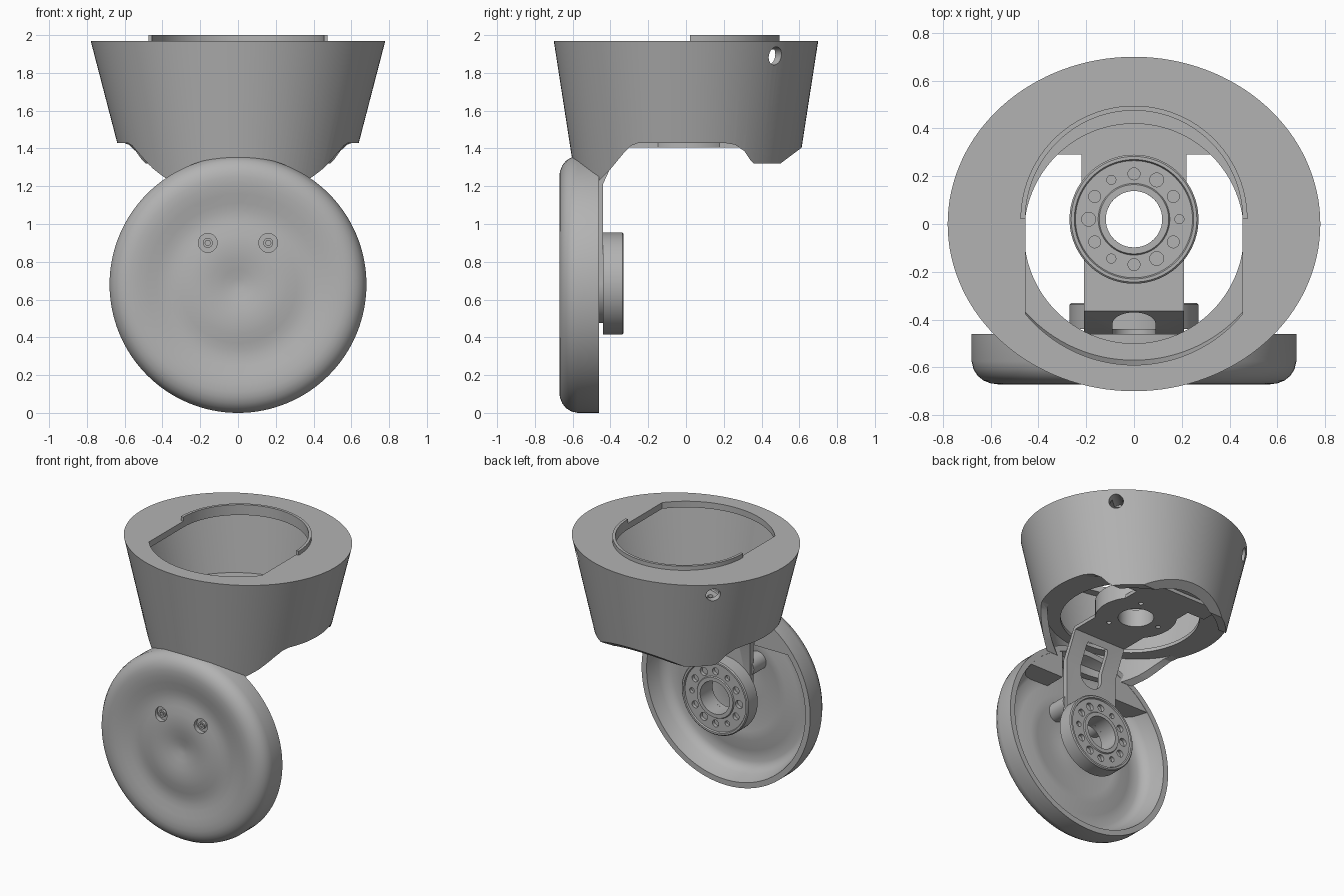
import bpy, bmesh
from math import sin, cos, pi, radians
from mathutils import Matrix, Vector

if "Cube" in bpy.data.objects:
    bpy.data.objects.remove(bpy.data.objects["Cube"])

grey = bpy.data.materials.new("plain_grey")
grey.use_nodes = True
grey.diffuse_color = (0.45, 0.45, 0.45, 1)
grey.node_tree.nodes["Principled BSDF"].inputs["Base Color"].default_value = (0.45, 0.45, 0.45, 1)
parts = []


def make(name, bm, matrix=None):
    if matrix:
        bm.transform(matrix)
    bmesh.ops.remove_doubles(bm, verts=bm.verts, dist=1e-5)
    bmesh.ops.recalc_face_normals(bm, faces=bm.faces)
    mesh = bpy.data.meshes.new(name)
    bm.to_mesh(mesh)
    bm.free()
    mesh.materials.append(grey)
    ob = bpy.data.objects.new(name, mesh)
    bpy.context.scene.collection.objects.link(ob)
    parts.append(ob)
    return ob


def prism(name, pts, a, b, axis):
    """Extrude a 2D outline from a to b along an axis."""
    place = {"x": lambda p, t: (t, p[0], p[1]),
             "y": lambda p, t: (p[0], t, p[1]),
             "z": lambda p, t: (p[0], p[1], t)}[axis]
    bm = bmesh.new()
    lo = [bm.verts.new(place(p, a)) for p in pts]
    hi = [bm.verts.new(place(p, b)) for p in pts]
    bm.faces.new(lo)
    bm.faces.new(hi)
    for i in range(len(pts)):
        j = (i + 1) % len(pts)
        bm.faces.new((lo[i], lo[j], hi[j], hi[i]))
    return make(name, bm)


def arc(cx, cy, r, start, end, n=48):
    angles = [radians(start + (end - start) * i / n) for i in range(n + 1)]
    return [(cx + r * cos(t), cy + r * sin(t)) for t in angles]


def circle(cx, cy, r, n=48):
    return arc(cx, cy, r, 0, 360, n)[:-1]


def lathe(name, profile, matrix, closed=False, n=96):
    """Revolve (radius, height) points about local z."""
    bm = bmesh.new()
    vs = [bm.verts.new((r, 0, z)) for r, z in profile]
    pairs = list(zip(vs, vs[1:] + vs[:1])) if closed else list(zip(vs, vs[1:]))
    edges = [bm.edges.new(p) for p in pairs]
    bmesh.ops.spin(bm, geom=vs + edges, cent=(0, 0, 0), axis=(0, 0, 1),
                   angle=2 * pi, steps=n, use_merge=False)
    return make(name, bm, matrix)


def ellipse_cone(name, z0, z1, inset):
    """Tapered oval solid following the housing's outer wall."""
    bm = bmesh.new()
    rings = []
    for z in (z0, z1):
        d = 1.97 - z
        rx, ry = 0.78 - 0.26 * d - inset, 0.70 - 0.155 * d - inset
        rings.append([bm.verts.new((rx * x, ry * y, z)) for x, y in circle(0, 0, 1, 128)])
    lo, hi = rings
    bm.faces.new(lo)
    bm.faces.new(hi)
    for i in range(len(lo)):
        j = (i + 1) % len(lo)
        bm.faces.new((lo[i], lo[j], hi[j], hi[i]))
    return make(name, bm)


def cut(ob, tool, operation="DIFFERENCE"):
    mod = ob.modifiers.new("cut", "BOOLEAN")
    mod.operation, mod.solver, mod.object = operation, "EXACT", tool
    dg = bpy.context.evaluated_depsgraph_get()
    dg.update()
    mesh = bpy.data.meshes.new_from_object(ob.evaluated_get(dg))
    ob.modifiers.clear()
    ob.data = mesh
    parts.remove(tool)
    bpy.data.objects.remove(tool)


# Housing: tapered oval shell with a shaped lower edge
housing = ellipse_cone("housing", 1.15, 1.97, 0)
cut(housing, ellipse_cone("cutter", 1.1, 1.925, 0.05))
edge = [(-.9, 1.23), (-.46, 1.23), (-.40, 1.29), (-.33, 1.375), (-.29, 1.415), (-.25, 1.43),
        (.2, 1.43), (.26, 1.42), (.31, 1.385), (.34, 1.34), (.36, 1.32),
        (.5, 1.32), (.62, 1.41), (.9, 1.43), (.9, 2.2), (-.9, 2.2)]
cut(housing, prism("cutter", edge, -1, 1, "x"), "INTERSECT")
opening = arc(0, .02, .455, 0, 180) + arc(0, 0, .59, 219.5, 320.5)
cut(housing, prism("cutter", opening, 1.8, 2.2, "z"))
for side in (-1, 1):
    # Round fixing holes at the rear corners
    direction = Vector((side * .56, .48, 0)).normalized()
    turn = direction.to_track_quat("Z", "Y").to_matrix().to_4x4()
    where = Matrix.Translation((side * .56, .48, 1.89))
    cut(housing, lathe("cutter", [(0, -.15), (.048, -.15), (.048, .15), (0, .15)], where @ turn, n=32))

# Raised half ring on the top, and the ledge inside
prism("top_lip", arc(0, .02, .475, 0, 180) + arc(0, .02, .455, 180, 0), 1.95, 2.0, "z")
floor = ellipse_cone("inner_ledge", 1.43, 1.455, .03)
cut(floor, prism("cutter", circle(0, -.04, .46, 96), 1.3, 1.6, "z"))

# Wheel-shaped disc: rippled front, hollow back
to_front = Matrix.Translation((0, 0, .68)) @ Matrix.Rotation(radians(90), 4, "X")
ripple = [(0, .638), (.03, .640), (.08, .650), (.14, .661), (.20, .665), (.26, .661), (.31, .651),
          (.35, .645), (.39, .645), (.43, .651), (.48, .662), (.53, .670), (.57, .671)]
rim = [(.60, .667), (.63, .655), (.655, .635), (.672, .608), (.68, .575), (.68, .46),
       (.64, .46), (.615, .56), (.59, .60), (.55, .62)]
back = [(.47, .615), (.39, .597), (.33, .60), (.22, .618), (.12, .612), (0, .595)]
disc = lathe("front_disc", ripple + rim + back, to_front, n=128)
for side in (-1, 1):
    x = side * .16
    cut(disc, prism("cutter", circle(x, .9, .05, 32), -.7, -.55, "y"))
    # Screw boss behind the disc, with a hex socket screw
    boss = prism("screw_boss", circle(x, .9, .065, 32), -.63, -.46, "y")
    cut(boss, prism("cutter", circle(x, .9, .016, 6), -.7, -.6, "y"))
    head = prism("screw_head", circle(x, .9, .026, 24), -.65, -.62, "y")
    cut(head, prism("cutter", circle(x, .9, .015, 6), -.7, -.6, "y"))
    # Solid segment at the top of the hollow, either side of the arm
    web = [(.23, 1.08), (.5, 1.08)] + arc(0, .68, .64, 39, 69, 16)
    prism("top_web", [(side * px, pz) for px, pz in web], -.62, -.462, "y")


# Drilled mounting rings
def mount_ring(name, matrix):
    profile = [(.118, 0), (.27, 0), (.27, .103), (.263, .11), (.25, .11), (.245, .1),
               (.15, .1), (.145, .108), (.118, .108)]
    ring = lathe(name, profile, matrix, closed=True)
    for i in range(12):
        x, y = .19 * cos(i * pi / 6), .19 * sin(i * pi / 6)
        r = .025 if i % 2 else (.019, .029)[(i // 2) % 2]
        if i in (3, 9):
            r = .025
        hole = lathe("cutter", [(0, .075), (r, .075), (r, .2), (0, .2)],
                     matrix @ Matrix.Translation((x, y, 0)), n=24)
        cut(ring, hole)


mount_ring("upper_mount_ring", Matrix.Translation((0, .02, 1.425)))
mount_ring("lower_mount_ring", Matrix.Translation((0, -.44, .685)) @ Matrix.Rotation(radians(-90), 4, "X"))

# Bracket: round plate, rear tab, bent arm with a slot, and lower plate
plate = prism("bracket_plate", circle(0, .02, .27, 96), 1.405, 1.43, "z")
tab = [(-.22, .1), (.22, .1), (.22, .29), (.36, .29), (.36, .44), (-.36, .44), (-.36, .29), (-.22, .29)]
cut(plate, prism("cutter", tab, 1.405, 1.43, "z"), "UNION")
bend = [(-.1, 1.43), (-.365, 1.43), (-.475, 1.22), (-.475, .685), (-.44, .685),
        (-.44, 1.21), (-.35, 1.405), (-.1, 1.405)]
arm = prism("bracket_arm", bend, -.21, .21, "x")
slot = arc(0, 1.33, .09, 0, 180, 16) + arc(0, 1.16, .09, 180, 360, 16)
cut(arm, prism("cutter", slot, -.6, -.37, "y"))
lower = prism("bracket_lower_plate", circle(0, .685, .21, 64), -.475, -.44, "y")
for ob, spot, axis, lo, hi in ((plate, (0, .02), "z", 1.3, 1.6), (arm, (0, .02), "z", 1.3, 1.6),
                               (arm, (0, .685), "y", -.6, -.3), (lower, (0, .685), "y", -.6, -.3)):
    cut(ob, prism("cutter", circle(*spot, .118), lo, hi, axis))
for angle in (60, 180, 300):
    px, py = .19 * cos(radians(angle)), .02 + .19 * sin(radians(angle))
    for ob in (plate, arm):
        cut(ob, prism("cutter", circle(px, py, .016, 16), 1.3, 1.428, "z"))

# Smooth curved surfaces, keep edges sharp
bpy.ops.object.select_all(action="DESELECT")
for ob in parts:
    ob.select_set(True)
bpy.context.view_layer.objects.active = parts[0]
bpy.ops.object.shade_smooth_by_angle(angle=radians(32))
